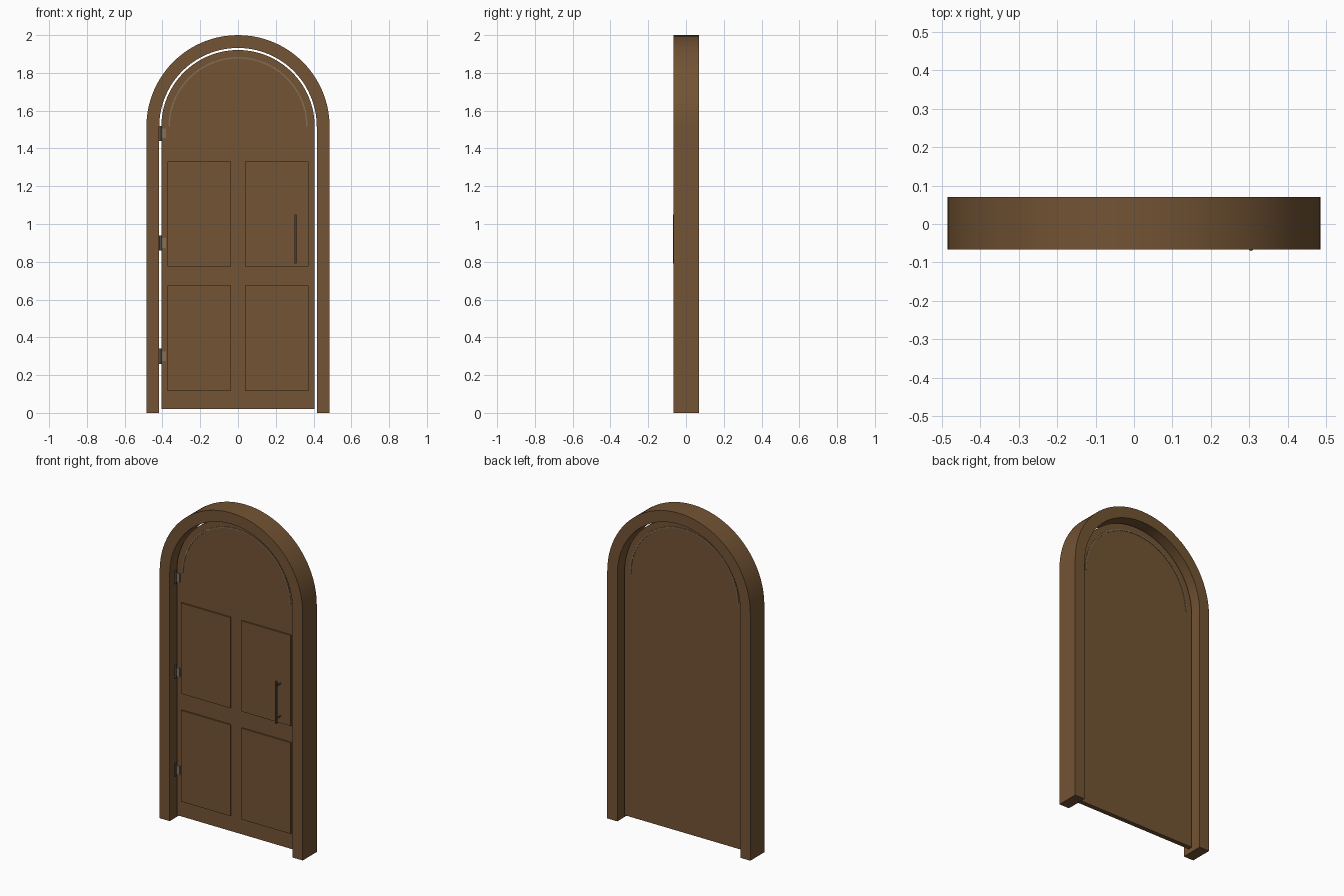
import bpy, bmesh, math
from mathutils import Matrix

cube = bpy.data.objects.get("Cube")
if cube:
    bpy.data.objects.remove(cube, do_unlink=True)

SPRING = 1.515   # height where the arch begins
STEPS = 40


def material(name, rgb):
    m = bpy.data.materials.new(name)
    m.use_nodes = True
    m.diffuse_color = (*rgb, 1)
    m.node_tree.nodes["Principled BSDF"].inputs["Base Color"].default_value = (*rgb, 1)
    return m


wood = material("brown wood", (0.17, 0.087, 0.034))
metal = material("tan metal", (0.23, 0.165, 0.1))
dark_metal = material("dark metal", (0.1, 0.085, 0.065))


def finish(name, bm, mat, smooth=False):
    bmesh.ops.recalc_face_normals(bm, faces=bm.faces)
    mesh = bpy.data.meshes.new(name)
    bm.to_mesh(mesh)
    bm.free()
    mesh.materials.append(mat)
    ob = bpy.data.objects.new(name, mesh)
    bpy.context.collection.objects.link(ob)
    if smooth:
        bpy.ops.object.select_all(action='DESELECT')
        ob.select_set(True)
        bpy.context.view_layer.objects.active = ob
        bpy.ops.object.shade_smooth_by_angle(angle=math.radians(30))
    return ob


def arch(radius, bottom=None, steps=STEPS, ripple=0):
    """Outline of a round arch from right leg to left leg."""
    pts = []
    for i in range(steps + 1):
        a = math.pi * i / steps
        r = radius + (ripple if i % 2 else -ripple)
        pts.append((r * math.cos(a), SPRING + r * math.sin(a)))
    if bottom is not None:
        pts = [(radius, bottom)] + pts + [(-radius, bottom)]
    return pts


def extrude(bm, faces, depth):
    new = bmesh.ops.extrude_face_region(bm, geom=faces)["geom"]
    verts = [v for v in new if isinstance(v, bmesh.types.BMVert)]
    bmesh.ops.translate(bm, verts=verts, vec=(0, depth, 0))


def band(name, outer, inner, y0, y1, mat, smooth=False):
    bm = bmesh.new()
    a = [bm.verts.new((x, y0, z)) for x, z in outer]
    b = [bm.verts.new((x, y0, z)) for x, z in inner]
    faces = [bm.faces.new((a[i], a[i + 1], b[i + 1], b[i])) for i in range(len(a) - 1)]
    extrude(bm, faces, y1 - y0)
    return finish(name, bm, mat, smooth)


def box(name, x, y, z, mat):
    bm = bmesh.new()
    size = [hi - lo for lo, hi in (x, y, z)]
    mid = [(hi + lo) / 2 for lo, hi in (x, y, z)]
    bmesh.ops.create_cube(bm, size=1, matrix=Matrix.Translation(mid) @ Matrix.Diagonal((*size, 1)))
    return finish(name, bm, mat)


def rod(name, centre, radius, length, mat, along_y=False):
    bm = bmesh.new()
    turn = Matrix.Rotation(math.pi / 2 if along_y else 0, 4, 'X')
    bmesh.ops.create_cone(bm, cap_ends=True, segments=12, radius1=radius, radius2=radius,
                          depth=length, matrix=Matrix.Translation(centre) @ turn)
    return finish(name, bm, mat, True)


# Frame
band("door_frame", arch(0.485, 0), arch(0.417, 0), -0.066, 0.07, wood, True)

# Door leaf
bm = bmesh.new()
leaf = bm.faces.new([bm.verts.new((x, -0.013, z)) for x, z in arch(0.406, 0.02)])
extrude(bm, [leaf], 0.028)
finish("door_leaf", bm, wood, True)

# Raised panels
for row, z in (("lower", (0.115, 0.674)), ("upper", (0.776, 1.332))):
    for side, x in (("right", (-0.372, -0.037)), ("left", (0.037, 0.372))):
        box(f"{row}_{side}_panel", x, (-0.021, -0.01), z, wood)

# Rippled trim showing on both faces of the leaf
band("arch_trim", arch(0.368, steps=120, ripple=0.0015),
     arch(0.361, steps=120, ripple=0.0015), -0.0165, 0.0185, metal)

# Hinges
for label, z in (("lower", 0.3), ("middle", 0.9), ("upper", 1.48)):
    rod(f"{label}_hinge_barrel", (-0.411, -0.018, z), 0.007, 0.08, dark_metal)
    box(f"{label}_hinge_plate", (-0.411, -0.382), (-0.019, -0.012), (z - 0.026, z + 0.026), metal)

# Pull handle
rod("handle_bar", (0.304, -0.064, 0.92), 0.006, 0.26, dark_metal)
for label, z in (("lower", 0.82), ("upper", 1.02)):
    rod(f"{label}_handle_post", (0.304, -0.041, z), 0.004, 0.046, dark_metal, True)
